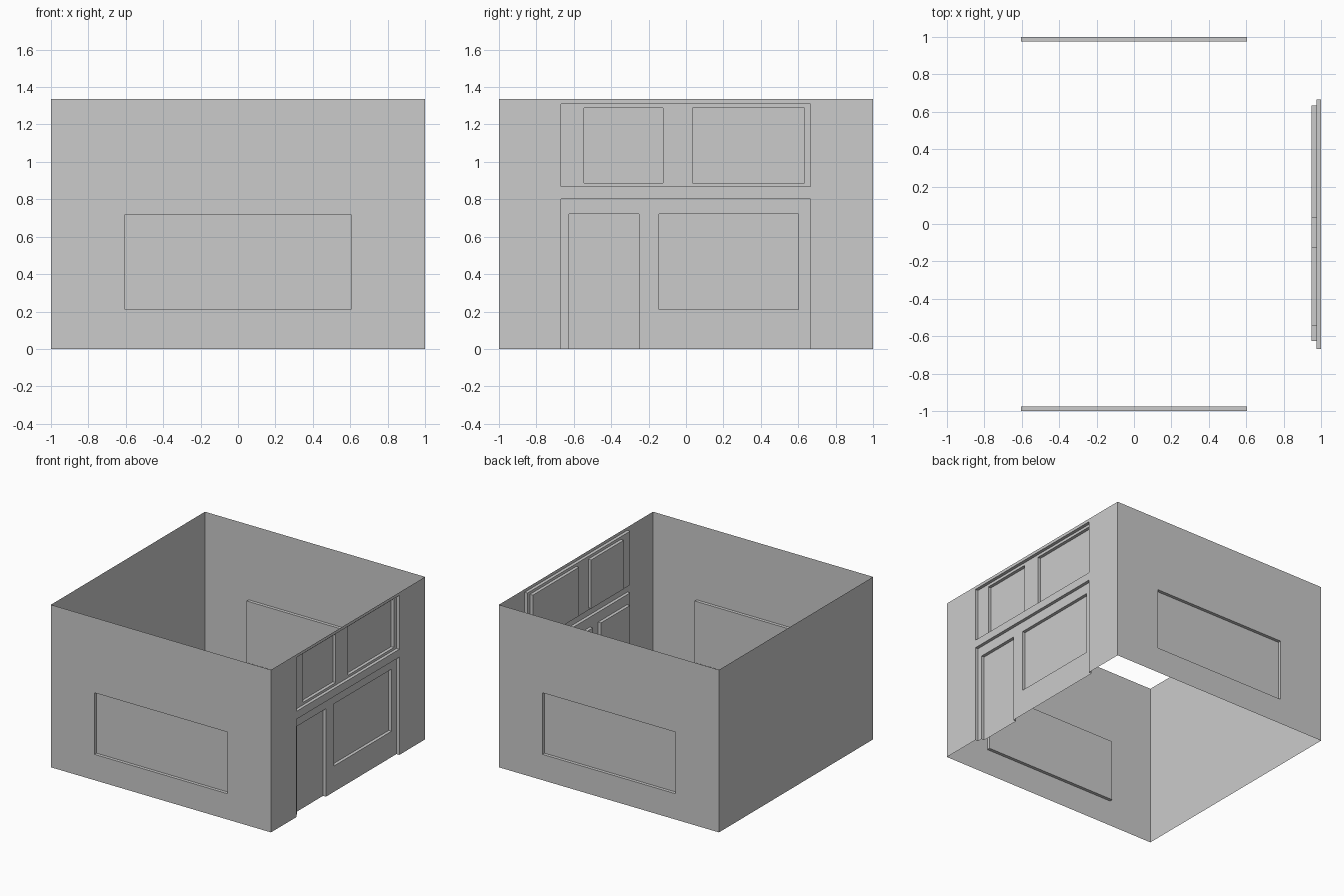
import bpy, bmesh, math

if "Cube" in bpy.data.objects:
    bpy.data.objects.remove(bpy.data.objects["Cube"])

HEIGHT = 1.335
STEP = 0.026   # depth of each recess


def wall(name, angle, recesses=()):
    """Single-sheet wall facing -y at y=-1, stepped inwards once per recess
    rectangle (x0, x1, z0, z1), then turned about z into place."""
    xs = sorted({-1, 1, *(v for r in recesses for v in r[:2])})
    zs = sorted({0, HEIGHT, *(v for r in recesses for v in r[2:])})

    def depth(i, j):
        x, z = (xs[i] + xs[i + 1]) / 2, (zs[j] + zs[j + 1]) / 2
        return -1 + STEP * sum(r[0] < x < r[1] and r[2] < z < r[3] for r in recesses)

    bm = bmesh.new()

    def quad(*pts):
        bm.faces.new([bm.verts.new(p) for p in pts])

    for i in range(len(xs) - 1):
        for j in range(len(zs) - 1):
            x0, x1, z0, z1 = xs[i], xs[i + 1], zs[j], zs[j + 1]
            d = depth(i, j)
            # flat panel
            quad((x0, d, z0), (x1, d, z0), (x1, d, z1), (x0, d, z1))
            # upright reveal towards the previous column
            if i and depth(i - 1, j) != d:
                a = depth(i - 1, j)
                quad((x0, a, z0), (x0, d, z0), (x0, d, z1), (x0, a, z1))
            # level reveal towards the row below
            if j and depth(i, j - 1) != d:
                a = depth(i, j - 1)
                quad((x0, a, z0), (x1, a, z0), (x1, d, z0), (x0, d, z0))

    bmesh.ops.remove_doubles(bm, verts=bm.verts, dist=1e-5)
    mesh = bpy.data.meshes.new(name)
    bm.to_mesh(mesh)
    bm.free()
    obj = bpy.data.objects.new(name, mesh)
    obj.rotation_euler.z = math.radians(angle)
    bpy.context.collection.objects.link(obj)
    return obj


# side walls with one wide window recess
window = [(-0.603, 0.603, 0.212, 0.718)]
wall("front_wall", 0, window)
wall("back_wall", 180, window)

# plain wall
wall("left_wall", -90)

# shopfront wall: two framed bays, each with its own deeper openings
wall("entrance_wall", 90, [
    (-0.667, 0.665, 0, 0.803),            # lower bay
    (-0.625, -0.25, 0, 0.722),            # door
    (-0.145, 0.602, 0.212, 0.722),        # shop window
    (-0.667, 0.665, 0.868, 1.31),         # upper bay
    (-0.546, -0.123, 0.888, 1.288),       # small upper window
    (0.034, 0.634, 0.888, 1.288),         # large upper window
])
